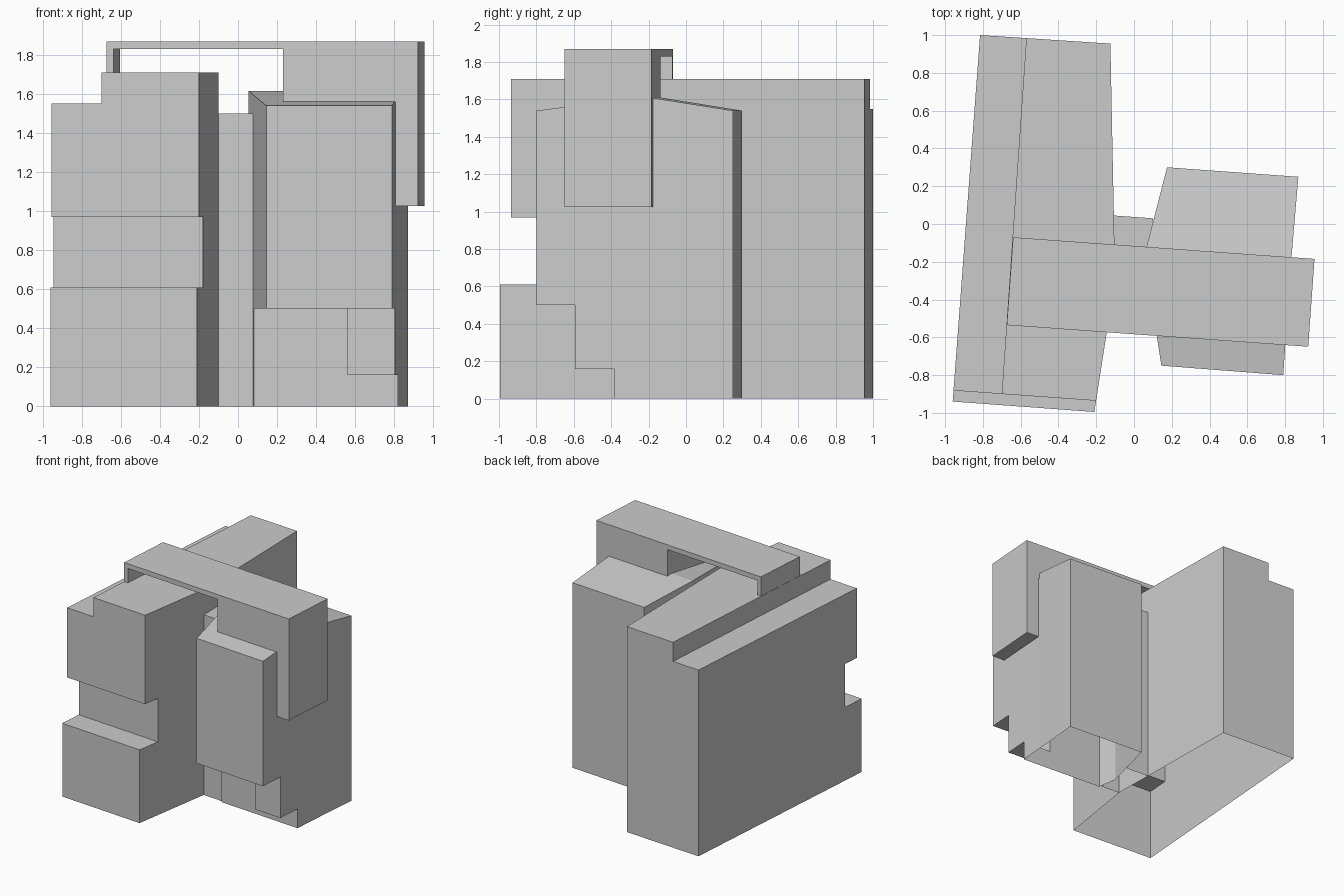
import bpy, bmesh, math
from mathutils import Matrix

if "Cube" in bpy.data.objects:
    bpy.data.objects.remove(bpy.data.objects["Cube"], do_unlink=True)

TILT = math.radians(-4.1)      # the whole plan is turned slightly
SLOPE = math.tan(TILT)

grey = bpy.data.materials.new("light_grey")
grey.use_nodes = True
grey.diffuse_color = (0.6, 0.6, 0.6, 1)
grey.node_tree.nodes["Principled BSDF"].inputs["Base Color"].default_value = (0.6, 0.6, 0.6, 1)


def finish(name, bm):
    bmesh.ops.recalc_face_normals(bm, faces=bm.faces)
    mesh = bpy.data.meshes.new(name)
    bm.to_mesh(mesh)
    bm.free()
    mesh.materials.append(grey)
    obj = bpy.data.objects.new(name, mesh)
    bpy.context.collection.objects.link(obj)
    return obj


def prism(name, plan, z0, tops, ridge=None):
    """Upright prism; tops is one height or one per corner, ridge joins two top corners."""
    if not isinstance(tops, (list, tuple)):
        tops = [tops] * len(plan)
    bm = bmesh.new()
    low = [bm.verts.new((x, y, z0)) for x, y in plan]
    high = [bm.verts.new((x, y, z)) for (x, y), z in zip(plan, tops)]
    bm.faces.new(low)
    n = len(plan)
    for i in range(n):
        j = (i + 1) % n
        bm.faces.new((low[i], low[j], high[j], high[i]))
    if ridge:
        a, b = ridge
        bm.faces.new(high[a:b + 1])
        bm.faces.new(high[b:] + high[:a + 1])
    else:
        bm.faces.new(high)
    return finish(name, bm)


def front_cutter(y0, z0, z1, xa=-1.2, xb=1.2):
    """Block in front of a slanted line that crosses x = 0 at y0."""
    plan = [(xa, -1.4), (xb, -1.4), (xb, y0 + SLOPE * xb), (xa, y0 + SLOPE * xa)]
    return prism("cutter", plan, z0, z1)


def carve(obj, cutters):
    for cutter in cutters:
        cutter.hide_render = True
        mod = obj.modifiers.new("cut", "BOOLEAN")
        mod.operation = "DIFFERENCE"
        mod.solver = "EXACT"
        mod.object = cutter
        bpy.context.view_layer.objects.active = obj
        bpy.ops.object.modifier_apply(modifier=mod.name)
        bpy.data.objects.remove(cutter, do_unlink=True)


def drop_faces(obj, test):
    bm = bmesh.new()
    bm.from_mesh(obj.data)
    bmesh.ops.delete(bm, geom=[f for f in bm.faces if test(f)], context="FACES")
    bm.to_mesh(obj.data)
    bm.free()


def is_floor(face):
    return all(v.co.z < 0.001 for v in face.verts)


# Long wing: recessed band at the front, stepped roof along the outer side
long_wing = prism("long_wing", [(-0.96, -0.94), (-0.21, -0.995), (-0.10, -0.29),
                                (-0.125, 0.955), (-0.815, 1.0)], 0, 1.71)
step = prism("cutter", [(-1.3, -1.2), (-0.721, -1.2), (-0.555, 1.2), (-1.3, 1.2)], 1.55, 2)
carve(long_wing, [front_cutter(-0.812, 0.61, 0.97), front_cutter(-0.95, 0.97, 2), step])
drop_faces(long_wing, is_floor)

# Short wing: ridged roof, overhanging front, small bay under the overhang
short_wing = prism("short_wing", [(0.145, -0.75), (0.79, -0.80), (0.83, -0.22),
                                  (0.87, 0.25), (0.175, 0.30), (0.055, -0.165)],
                   0, [1.54, 1.54, 1.615, 1.54, 1.54, 1.615], ridge=(2, 5))
carve(short_wing, [front_cutter(-0.327, -0.1, 0.16),
                   front_cutter(-0.327, 0.1, 0.5, xb=0.56)])
# the bay is shallower than the overhang
carve(short_wing, [front_cutter(-0.535, -0.1, 0.5)])
drop_faces(short_wing, is_floor)

# Link between the wings
link = prism("link", [(-0.10, -0.305), (0.078, -0.318), (0.10, 0.03), (-0.107, 0.045)], 0, 1.5)
drop_faces(link, lambda f: is_floor(f) or abs(f.normal.x) > 0.9)

# Roof beam: thin span with a short leg and a deep hanging end
profile = [(-0.8, 1.87), (-0.8, 1.71), (-0.765, 1.71), (-0.765, 1.83), (0.107, 1.83),
           (0.107, 1.56), (0.685, 1.56), (0.685, 1.025), (0.8, 1.025), (0.8, 1.87)]
bm = bmesh.new()
face = bm.faces.new([bm.verts.new((x, -0.233, z)) for x, z in profile])
out = bmesh.ops.extrude_face_region(bm, geom=[face])
bmesh.ops.translate(bm, vec=(0, 0.466, 0),
                    verts=[g for g in out["geom"] if isinstance(g, bmesh.types.BMVert)])
roof_beam = finish("roof_beam", bm)
roof_beam.matrix_world = Matrix.Translation((0.141, -0.36, 0)) @ Matrix.Rotation(TILT, 4, "Z")
